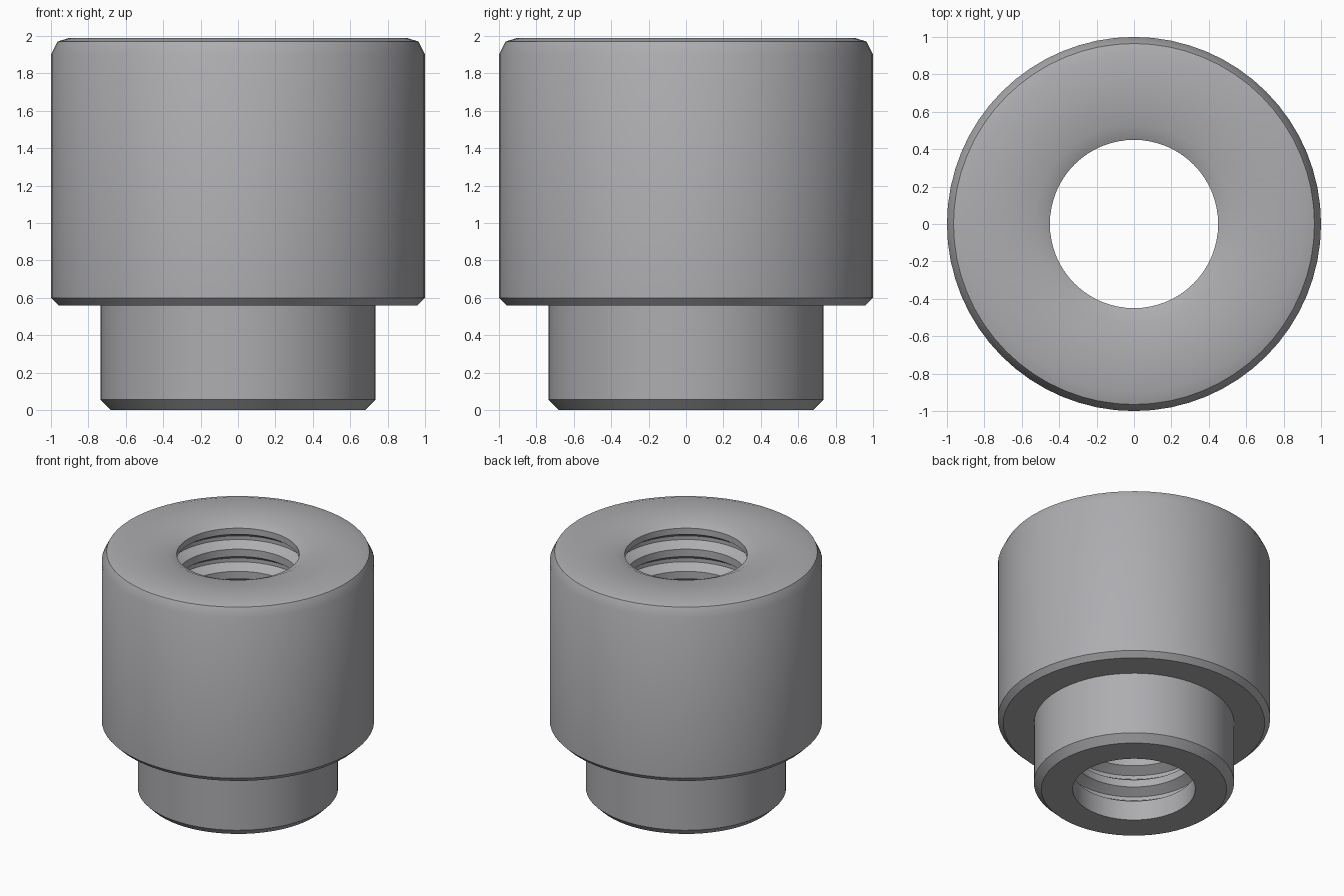
import bpy, bmesh, math

cube = bpy.data.objects.get("Cube")
if cube:
    bpy.data.objects.remove(cube, do_unlink=True)

SEGMENTS = 64
BORE = 0.45        # thread crest radius
ROOT = 0.52        # thread root radius
PITCH = 0.18
TOP = 1.95         # height of the bore's upper rim

steel = bpy.data.materials.new("steel_grey")
steel.use_nodes = True
color = (0.42, 0.42, 0.44, 1)
steel.diffuse_color = color
steel.node_tree.nodes["Principled BSDF"].inputs["Base Color"].default_value = color

# Outer profile: small spigot, shoulder, wide collar, softly domed top
profile = [(BORE, 0), (0.68, 0), (0.735, 0.055), (0.735, 0.56), (0.96, 0.56),
           (1, 0.6), (1, 1.9), (0.965, 1.97), (0.9, 1.99), (0.53, 1.987), (BORE, TOP)]

# Threaded bore: crest, sloping flanks and narrow root, repeated downwards
z = TOP - 0.05
while z - PITCH > 0:
    profile += [(BORE, z), (ROOT, z - 0.045), (ROOT, z - 0.075), (BORE, z - 0.12)]
    z -= PITCH


def lathe(name, points, material):
    """Spin a closed profile of (radius, height) points around the z axis."""
    bm = bmesh.new()
    verts = [bm.verts.new((r, 0, h)) for r, h in points]
    edges = [bm.edges.new((a, b)) for a, b in zip(verts, verts[1:] + verts[:1])]
    bmesh.ops.spin(bm, geom=verts + edges, cent=(0, 0, 0), axis=(0, 0, 1),
                   angle=math.tau, steps=SEGMENTS)
    bmesh.ops.remove_doubles(bm, verts=bm.verts, dist=0.0001)
    bmesh.ops.recalc_face_normals(bm, faces=bm.faces)
    mesh = bpy.data.meshes.new(name)
    bm.to_mesh(mesh)
    bm.free()
    mesh.materials.append(material)
    obj = bpy.data.objects.new(name, mesh)
    bpy.context.collection.objects.link(obj)
    return obj


bushing = lathe("threaded_bushing", profile, steel)
bpy.ops.object.select_all(action='DESELECT')
bushing.select_set(True)
bpy.context.view_layer.objects.active = bushing
bpy.ops.object.shade_smooth_by_angle(angle=math.radians(30))
